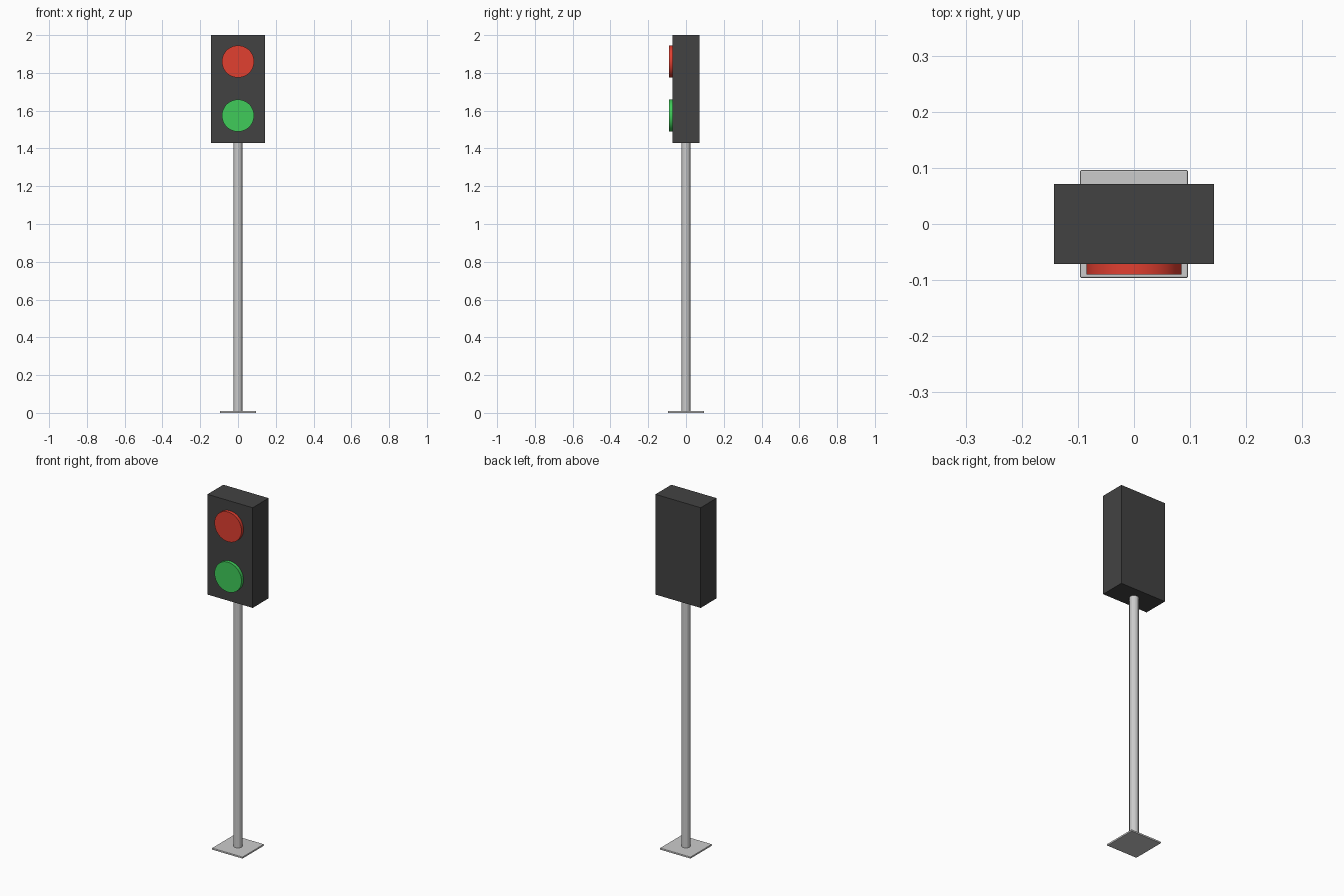
import bpy
import math

if "Cube" in bpy.data.objects:
    bpy.data.objects.remove(bpy.data.objects["Cube"])


def material(name, color):
    mat = bpy.data.materials.new(name)
    mat.diffuse_color = (*color, 1)
    mat.use_nodes = True
    mat.node_tree.nodes["Principled BSDF"].inputs["Base Color"].default_value = mat.diffuse_color
    return mat


def box(name, size, center, mat=None):
    bpy.ops.mesh.primitive_cube_add(size=1, location=center)
    ob = bpy.context.object
    ob.name = name
    ob.scale = size
    bpy.ops.object.transform_apply(location=False, rotation=False, scale=True)
    if mat:
        ob.data.materials.append(mat)
    return ob


def cylinder(name, radius, depth, center, sides, rot_x=0, mat=None, smooth=False):
    bpy.ops.mesh.primitive_cylinder_add(
        vertices=sides, radius=radius, depth=depth,
        location=center, rotation=(rot_x, 0, 0))
    ob = bpy.context.object
    ob.name = name
    if mat:
        ob.data.materials.append(mat)
    if smooth:
        bpy.ops.object.shade_smooth_by_angle(angle=math.radians(30))
    return ob


dark = material("dark_casing", (0.055, 0.055, 0.055))
red = material("red_lens", (0.75, 0.05, 0.03))
green = material("green_lens", (0.05, 0.6, 0.1))

# Square foot plate with slightly softened vertical corners
plate = box("base_plate", (0.192, 0.192, 0.01), (0, 0, 0.005))
bevel = plate.modifiers.new("edge_softening", "BEVEL")
bevel.width = 0.002
bevel.segments = 2

# Pole from the plate up into the housing
cylinder("pole", 0.024, 1.43, (0, 0, 0.72), 16)

# Signal housing
box("signal_housing", (0.285, 0.143, 0.57), (0, 0, 1.715), dark)

# Lenses standing proud of the front face
for name, z, mat in (("red_light", 1.86, red), ("green_light", 1.574, green)):
    cylinder(name, 0.085, 0.03, (0, -0.075, z), 48, math.pi / 2, mat, True)
